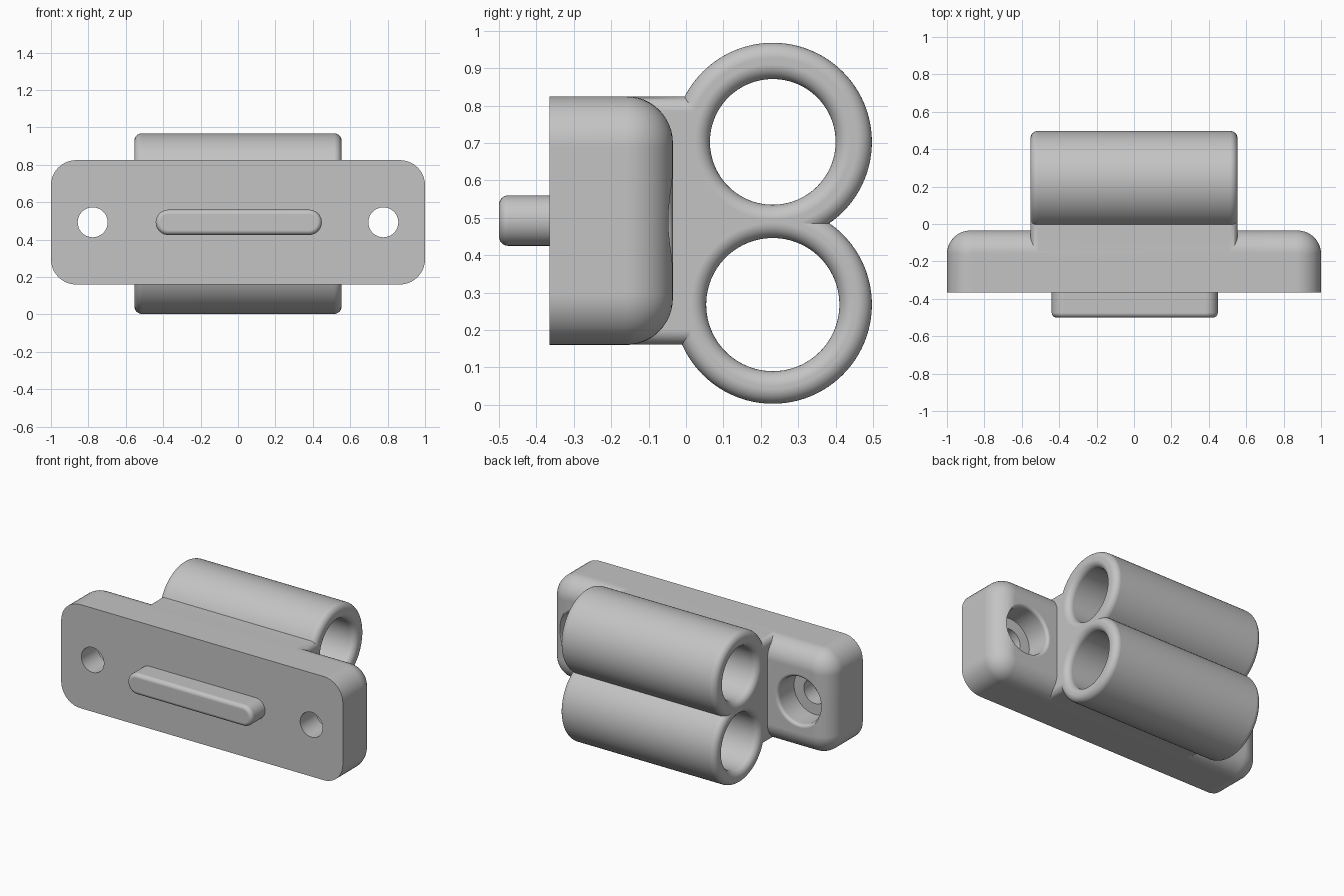
import bpy
import bmesh
from math import sin, cos, pi

if "Cube" in bpy.data.objects:
    bpy.data.objects.remove(bpy.data.objects["Cube"], do_unlink=True)

grey = bpy.data.materials.new("plain grey")
grey.use_nodes = True
colour = (0.55, 0.55, 0.55, 1)
grey.diffuse_color = colour
grey.node_tree.nodes["Principled BSDF"].inputs["Base Color"].default_value = colour


def loft(name, rings):
    """Skin a stack of equal rings and cap both ends."""
    bm = bmesh.new()
    loops = [[bm.verts.new(p) for p in ring] for ring in rings]
    for a, b in zip(loops, loops[1:]):
        for i in range(len(a)):
            j = (i + 1) % len(a)
            bm.faces.new((a[i], a[j], b[j], b[i]))
    bm.faces.new(loops[0])
    bm.faces.new(loops[-1])
    bmesh.ops.recalc_face_normals(bm, faces=bm.faces)
    mesh = bpy.data.meshes.new(name)
    bm.to_mesh(mesh)
    bm.free()
    mesh.materials.append(grey)
    obj = bpy.data.objects.new(name, mesh)
    bpy.context.collection.objects.link(obj)
    return obj


def quarter(n):
    return [pi / 2 * i / n for i in range(n + 1)]


def slab(name, cx, cz, hw, hh, radius, layers, steps=10):
    """Rounded rectangle in xz; layers hold (y, inset)."""
    rings = []
    for y, inset in layers:
        r = radius - inset
        ring = []
        for k, (sx, sz) in enumerate([(1, 1), (-1, 1), (-1, -1), (1, -1)]):
            for a in quarter(steps):
                t = a + k * pi / 2
                ring.append((cx + sx * (hw - radius) + r * cos(t), y,
                             cz + sz * (hh - radius) + r * sin(t)))
        rings.append(ring)
    return loft(name, rings)


def lathe(name, axis, centre, profile, segments=96):
    """Turn (position along axis, radius) about an x or y axis."""
    u, z = centre
    rings = []
    for p, r in profile:
        ring = []
        for i in range(segments):
            t = 2 * pi * i / segments
            a, b = u + r * cos(t), z + r * sin(t)
            ring.append((p, a, b) if axis == "x" else (a, p, b))
        rings.append(ring)
    return loft(name, rings)


def combine(body, tool, operation):
    mod = body.modifiers.new("join", "BOOLEAN")
    mod.operation = operation
    mod.solver = "EXACT"
    mod.object = tool
    bpy.context.view_layer.objects.active = body
    bpy.ops.object.modifier_apply(modifier=mod.name)
    bpy.data.objects.remove(tool, do_unlink=True)


FRONT, BACK, MID = -0.365, -0.035, 0.4925
HALF, EDGE = 0.554, 0.04

# Mounting plate with a large fillet round the back
R = 0.125
layers = [(FRONT, 0)] + [(BACK - R + R * sin(a), R - R * cos(a)) for a in quarter(12)]
body = slab("tube_holder", 0, MID, 1, 0.3325, 0.135, layers)

# Central block carrying the tubes
block = slab("block", 0, MID, HALF - 0.0005, 0.3315, EDGE, [(-0.3, 0), (0.23, 0)])
combine(body, block, "UNION")

# Two horizontal tubes: centre height and bore radius
tubes = [(0.703, 0.168), (0.268, 0.178)]
for z, bore in tubes:
    half = [(HALF - EDGE + EDGE * sin(a), 0.265 - EDGE + EDGE * cos(a)) for a in quarter(8)]
    profile = [(-x, r) for x, r in reversed(half)] + half
    combine(body, lathe("tube", "x", (0.232, z), profile), "UNION")
for z, bore in tubes:
    half = [(HALF - EDGE + EDGE * sin(a), bore + EDGE - EDGE * cos(a)) for a in quarter(8)]
    half.append((HALF + 0.1, bore + EDGE))
    profile = [(-x, r) for x, r in reversed(half)] + half
    combine(body, lathe("bore", "x", (0.232, z), profile), "DIFFERENCE")

# Counterbored screw holes with softened rims
LIP = 0.02
rim = [(BACK - LIP + LIP * sin(a), 0.15 + LIP - LIP * cos(a)) for a in quarter(6)]
profile = [(-0.6, 0.08), (-0.2, 0.08), (-0.2, 0.15)] + rim + [(0.1, 0.15 + LIP)]
for side in (-1, 1):
    combine(body, lathe("screw_hole", "y", (side * 0.777, MID), profile, 64), "DIFFERENCE")

# Locating key on the front
F = 0.025
layers = [(-0.5 + F - F * cos(a), F - F * sin(a)) for a in quarter(6)] + [(-0.34, 0)]
key = slab("key", 0.004, MID, 0.444, 0.0675, 0.0675, layers)
combine(body, key, "UNION")

# Smooth shading with crisp edges
bpy.ops.object.select_all(action="DESELECT")
body.select_set(True)
bpy.context.view_layer.objects.active = body
bpy.ops.object.shade_smooth_by_angle(angle=pi / 6)
normals = body.modifiers.new("clean_normals", "WEIGHTED_NORMAL")
normals.keep_sharp = True
